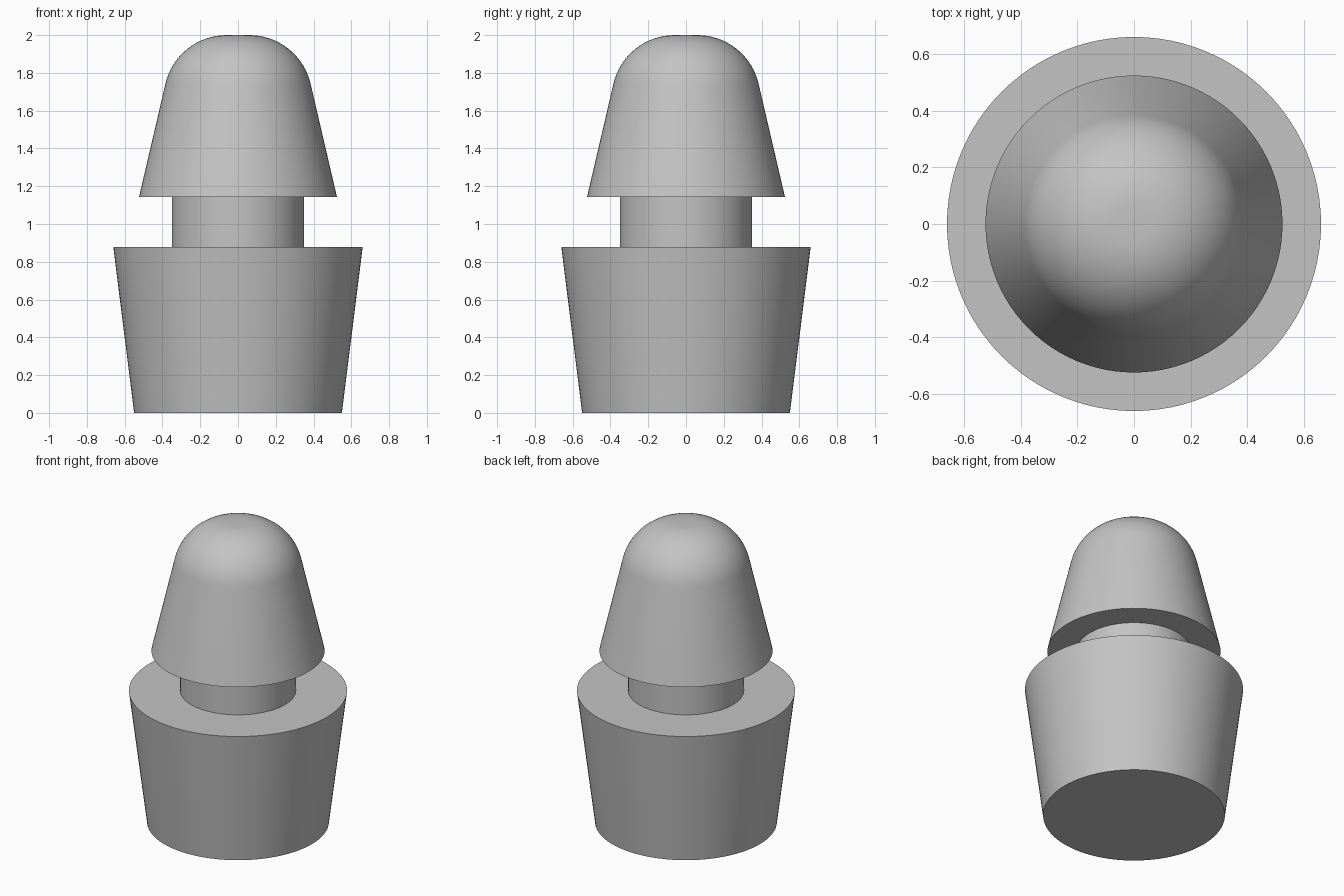
import bpy
import math
from mathutils import Matrix

SEGMENTS = 96

cube = bpy.data.objects.get("Cube")
if cube:
    bpy.data.objects.remove(cube, do_unlink=True)

# Single grey material
grey = bpy.data.materials.new("plain grey")
grey.use_nodes = True
colour = (0.55, 0.55, 0.55, 1.0)
grey.diffuse_color = colour
grey.node_tree.nodes["Principled BSDF"].inputs["Base Color"].default_value = colour


def turned(name, profile):
    """Spin a bottom-to-top (radius, height) profile about z, with capped ends."""
    verts, faces = [], []
    for i in range(SEGMENTS):
        a = math.tau * i / SEGMENTS
        verts += [(r * math.cos(a), r * math.sin(a), z) for r, z in profile]
    n = len(profile)
    for i in range(SEGMENTS):
        j = (i + 1) % SEGMENTS
        for k in range(n - 1):
            faces.append((i * n + k, j * n + k, j * n + k + 1, i * n + k + 1))
    faces.append([i * n for i in reversed(range(SEGMENTS))])
    faces.append([i * n + n - 1 for i in range(SEGMENTS)])
    mesh = bpy.data.meshes.new(name)
    mesh.from_pydata(verts, [], faces)
    mesh.materials.append(grey)
    obj = bpy.data.objects.new(name, mesh)
    bpy.context.collection.objects.link(obj)
    bpy.ops.object.select_all(action="DESELECT")
    obj.select_set(True)
    bpy.context.view_layer.objects.active = obj
    bpy.ops.object.shade_smooth_by_angle(angle=math.radians(30))
    return obj


# Tapered base and narrow neck
turned("tapered_base", [(0.55, 0), (0.66, 0.877)])
turned("neck", [(0.35, 0.877), (0.35, 1.143)])

# Conical head with a rounded shoulder tangent to its side and small flat top
flat, radius, taper, steps = 0.06, 0.333, math.radians(13.1), 16
shoulder = []
for s in range(steps + 1):
    a = taper + (math.pi / 2 - taper) * s / steps
    shoulder.append((flat + radius * math.cos(a), 2 - radius + radius * math.sin(a)))
turned("rounded_head", [(0.524, 1.143)] + shoulder)
